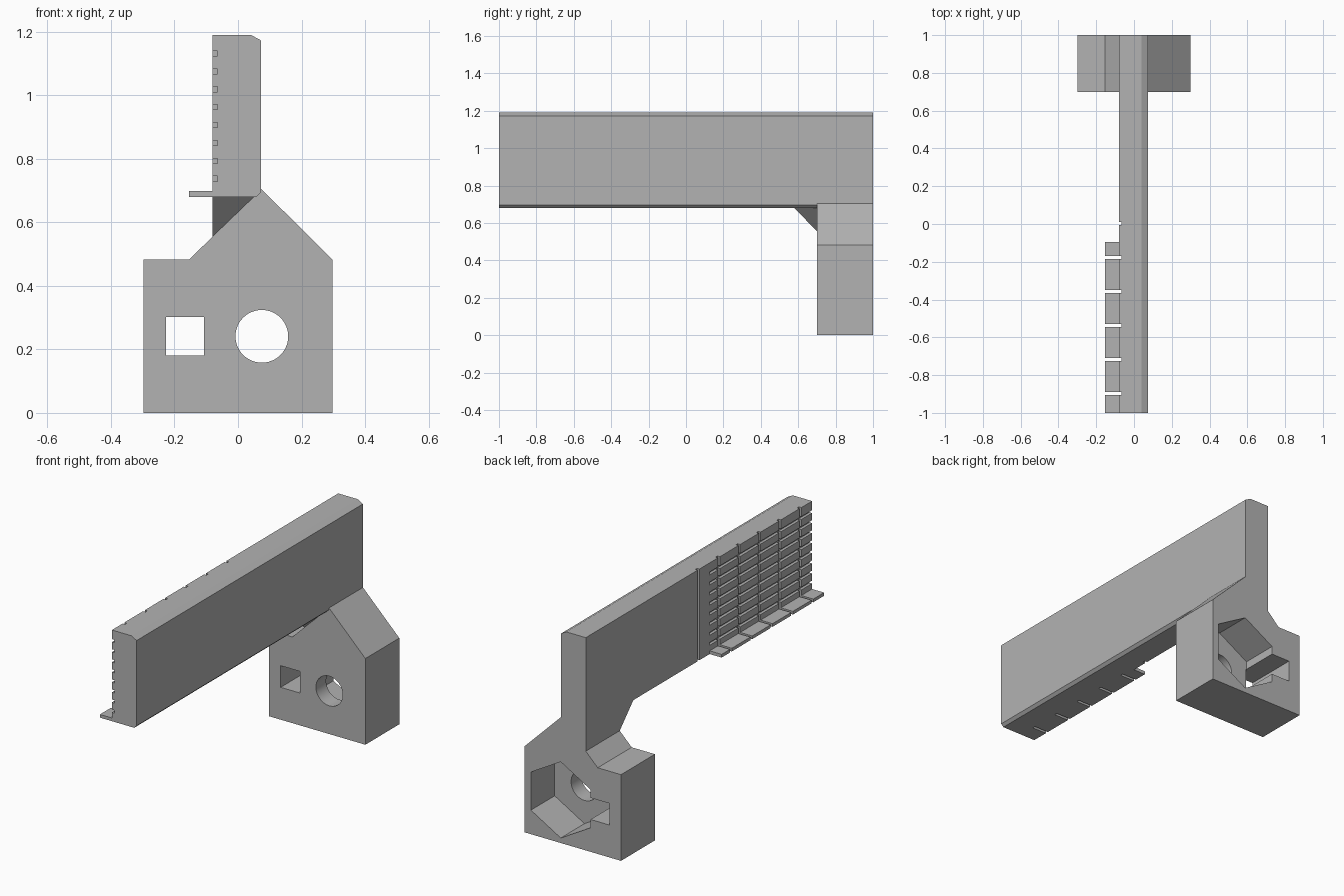
import bpy, bmesh
from math import radians, sin, cos, tau

cube = bpy.data.objects.get("Cube")
if cube:
    bpy.data.objects.remove(cube, do_unlink=True)

grey = bpy.data.materials.new("plain grey")
grey.use_nodes = True
grey.diffuse_color = (0.45, 0.45, 0.45, 1)
grey.node_tree.nodes["Principled BSDF"].inputs["Base Color"].default_value = (0.45, 0.45, 0.45, 1)


def finish(name, bm):
    bmesh.ops.recalc_face_normals(bm, faces=bm.faces)
    mesh = bpy.data.meshes.new(name)
    bm.to_mesh(mesh)
    bm.free()
    mesh.materials.append(grey)
    obj = bpy.data.objects.new(name, mesh)
    bpy.context.scene.collection.objects.link(obj)
    return obj


def prism(name, profile, y0, y1):
    """Extrude an (x, z) profile along y."""
    bm = bmesh.new()
    face = bm.faces.new([bm.verts.new((x, y0, z)) for x, z in profile])
    new = bmesh.ops.extrude_face_region(bm, geom=[face])["geom"]
    bmesh.ops.translate(bm, vec=(0, y1 - y0, 0),
                        verts=[v for v in new if isinstance(v, bmesh.types.BMVert)])
    return finish(name, bm)


def box(name, x0, x1, y0, y1, z0, z1):
    return prism(name, [(x0, z0), (x1, z0), (x1, z1), (x0, z1)], y0, y1)


def polygon(sides, cx, cz, r):
    return [(cx + r * sin(tau * i / sides), cz + r * cos(tau * i / sides)) for i in range(sides)]


def combine(target, parts, operation):
    """Apply exact booleans and remove the used parts."""
    bpy.context.view_layer.objects.active = target
    for part in parts:
        mod = target.modifiers.new(operation, 'BOOLEAN')
        mod.operation, mod.solver, mod.object = operation, 'EXACT', part
        bpy.ops.object.modifier_apply(modifier=mod.name)
        bpy.data.objects.remove(part, do_unlink=True)


L, R, TOP, BOTTOM = -0.08, 0.073, 1.19, 0.68     # beam section
SHELF = -0.154
MOUNT_Y = 0.7

# Mount block with the column that carries the beam
cap = [(R, 1.172), (0.04, TOP), (L, TOP)]
bracket = prism("bracket", [(-0.298, 0), (0.298, 0), (0.298, 0.482), (R, 0.705)] + cap
                + [(L, 0.555), (SHELF, 0.482), (-0.298, 0.482)], MOUNT_Y, 1)

# Long beam with chamfered edges
beam = prism("beam", [(L, BOTTOM), (0.058, BOTTOM), (R, 0.695)] + cap, -1, MOUNT_Y)

# Tapered gusset under the beam
bm = bmesh.new()
for co in [(L, MOUNT_Y, 0.555), (L, MOUNT_Y, BOTTOM), (L, 0.58, BOTTOM), (0.05, MOUNT_Y, BOTTOM)]:
    bm.verts.new(co)
bmesh.ops.convex_hull(bm, input=bm.verts)
gusset = finish("gusset", bm)

# Narrow shelf along the lower left edge
shelf = box("shelf", SHELF, L, -1, -0.095, BOTTOM, 0.698)
combine(bracket, [beam, gusset, shelf], 'UNION')

# Bolt hole, nut pocket and square hole in the mount
cutters = [
    prism("bolt_hole", polygon(48, 0.075, 0.241, 0.083), 0.6, 1.1),
    prism("nut_pocket", polygon(6, 0.075, 0.241, 0.213), 0.79, 1.1),
    box("square_hole", -0.226, -0.107, 0.6, 1.1, 0.181, 0.302),
]

# Upright grooves and horizontal grooves on the left face
for i in range(6):
    y = 0.003 - 0.18 * i
    cutters.append(box("upright_groove", -0.2, -0.065, y - 0.008, y + 0.008, 0.6, 1.3))
for i in range(8):
    z = 0.737 + 0.0563 * i
    cutters.append(box("level_groove", -0.2, -0.064, -1.1, -0.095, z - 0.008, z + 0.008))
combine(bracket, cutters, 'DIFFERENCE')

# Merge coplanar faces and shade
bm = bmesh.new()
bm.from_mesh(bracket.data)
bmesh.ops.remove_doubles(bm, verts=bm.verts, dist=0.0001)
bmesh.ops.dissolve_limit(bm, angle_limit=radians(0.5), verts=bm.verts, edges=bm.edges)
bm.to_mesh(bracket.data)
bm.free()
bpy.ops.object.select_all(action='DESELECT')
bracket.select_set(True)
bpy.context.view_layer.objects.active = bracket
bpy.ops.object.shade_smooth_by_angle(angle=radians(20))
